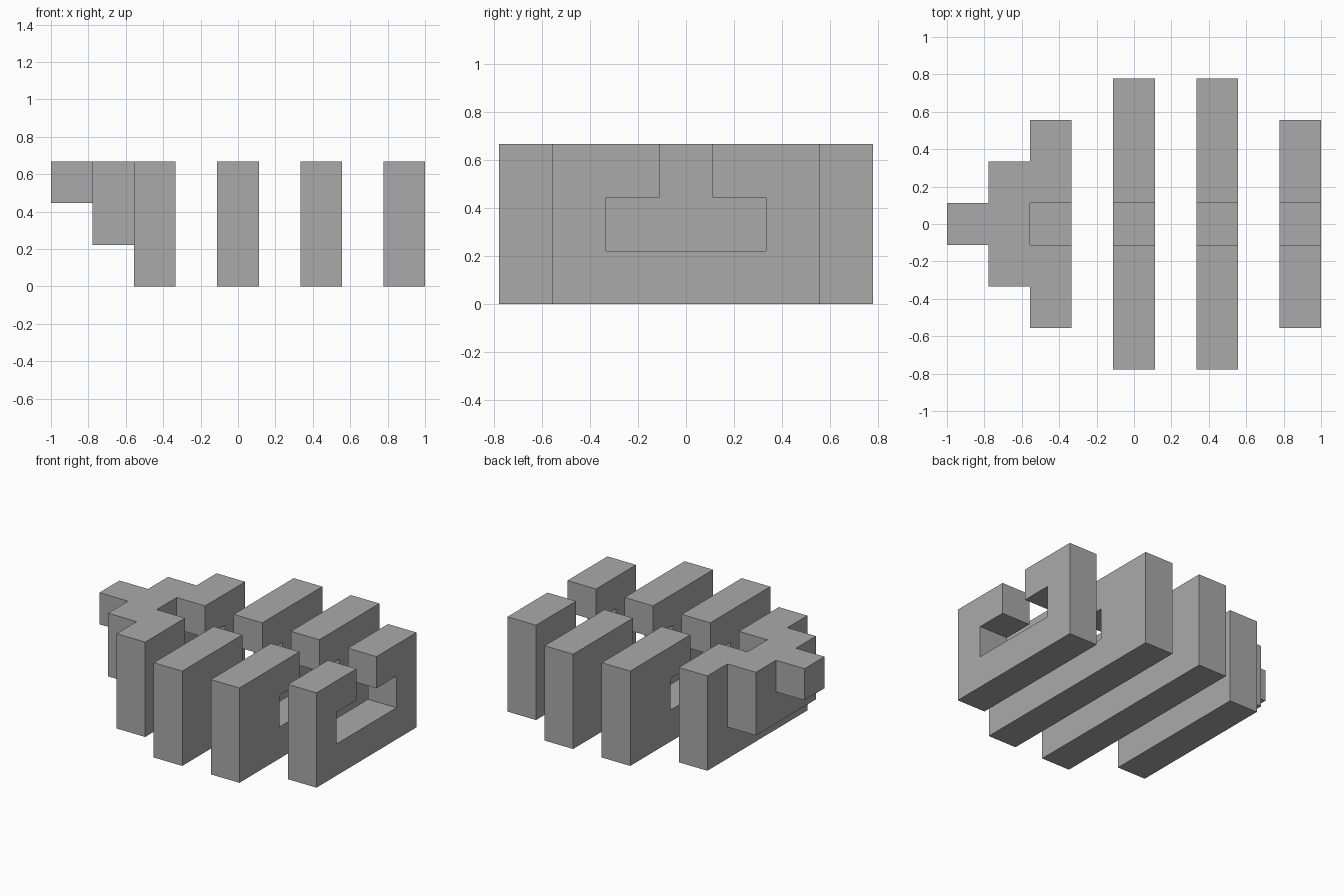
import bpy, bmesh

if "Cube" in bpy.data.objects:
    bpy.data.objects.remove(bpy.data.objects["Cube"])

U = 2 / 9  # grid unit: the model is 9 x 7 x 3 units

grey = bpy.data.materials.new("mid grey")
grey.diffuse_color = (0.4, 0.4, 0.4, 1)
grey.use_nodes = True
grey.node_tree.nodes["Principled BSDF"].inputs["Base Color"].default_value = grey.diffuse_color


def box(x, half_y, z0, z1):
    """One-unit-thick block of unit cells, symmetric about y = 0."""
    return {(x, y, z) for y in range(-half_y, half_y + 1) for z in range(z0, z1)}


def build(name, cells):
    """Skin a set of unit cells with outer faces only, then merge flat areas."""
    bm = bmesh.new()
    for c in cells:
        for axis in range(3):
            for s in (-1, 1):
                n = list(c)
                n[axis] += s
                if tuple(n) in cells:
                    continue
                verts = []
                for a, b in ((-1, -1), (1, -1), (1, 1), (-1, 1)):
                    p = [c[0], c[1], c[2] + 0.5]
                    p[axis] += s / 2
                    p[(axis + 1) % 3] += a / 2
                    p[(axis + 2) % 3] += b / 2
                    verts.append(bm.verts.new([v * U for v in p]))
                bm.faces.new(verts if s > 0 else verts[::-1])
    bmesh.ops.remove_doubles(bm, verts=bm.verts, dist=1e-4)
    bmesh.ops.dissolve_limit(bm, angle_limit=0.01, verts=bm.verts, edges=bm.edges)
    mesh = bpy.data.meshes.new(name)
    bm.to_mesh(mesh)
    bm.free()
    mesh.materials.append(grey)
    bpy.context.collection.objects.link(bpy.data.objects.new(name, mesh))


def slotted_slab(x, half_y):
    """Upright slab with a T-shaped slot open at the top."""
    return box(x, half_y, 0, 3) - box(x, 1, 1, 2) - box(x, 0, 2, 3)


# Stepped end: slotted slab closed by two shrinking blocks
build("stepped_end", slotted_slab(-2, 2) | box(-3, 1, 1, 3) | box(-4, 0, 2, 3))

# Separate slotted slabs
for name, x, half_y in (("middle_slab_left", 0, 3),
                        ("middle_slab_right", 2, 3),
                        ("end_slab", 4, 2)):
    build(name, slotted_slab(x, half_y))
